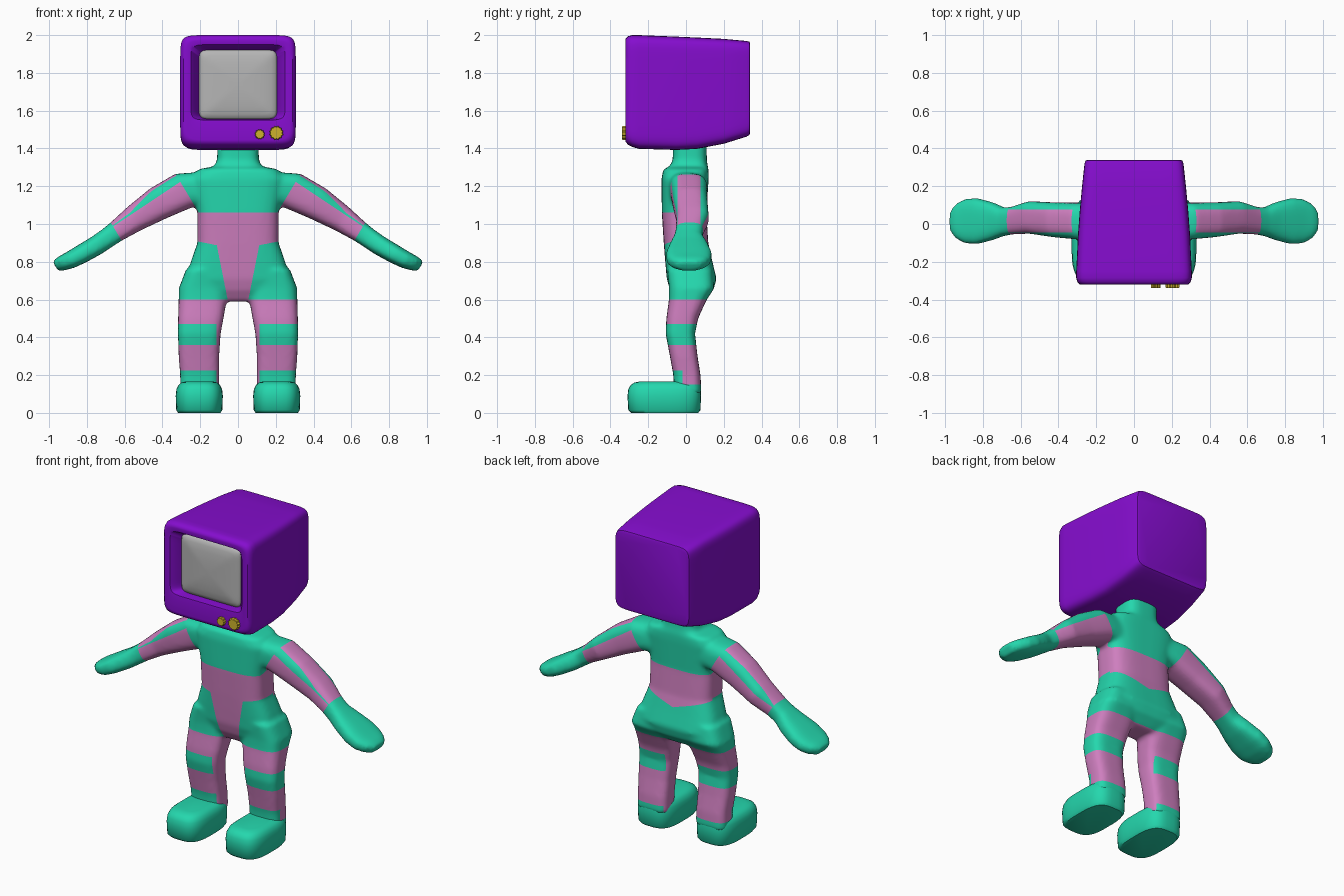
import bpy, bmesh, math
from mathutils import Vector, Matrix

if "Cube" in bpy.data.objects:
    bpy.data.objects.remove(bpy.data.objects["Cube"])


def material(name, rgb):
    m = bpy.data.materials.new(name)
    m.diffuse_color = (*rgb, 1)
    m.use_nodes = True
    m.node_tree.nodes["Principled BSDF"].inputs["Base Color"].default_value = m.diffuse_color
    return m


PURPLE = material("purple_casing", (0.235, 0.004, 0.62))
TEAL = material("teal", (0.018, 0.68, 0.42))
PINK = material("pink", (0.62, 0.21, 0.52))
GREY = material("screen_grey", (0.46, 0.46, 0.46))
YELLOW = material("knob_yellow", (0.62, 0.45, 0.025))


def ring(center, u, v, e, n=40):
    """Superellipse cross-section spanned by the half-axes u and v."""
    pts = []
    for i in range(n):
        a = 2 * math.pi * (i + 0.5) / n
        c, s = math.cos(a), math.sin(a)
        pts.append(Vector(center) + Vector(u) * math.copysign(abs(c) ** (2 / e), c)
                   + Vector(v) * math.copysign(abs(s) ** (2 / e), s))
    return pts


def loft(bm, rings):
    rows = [[bm.verts.new(p) for p in r] for r in rings]
    n = len(rows[0])
    for a, b in zip(rows, rows[1:]):
        for i in range(n):
            j = (i + 1) % n
            bm.faces.new((a[i], a[j], b[j], b[i]))
    bm.faces.new(rows[0])
    bm.faces.new(rows[-1])


def finish(bm, name, mats, angle=35):
    bmesh.ops.recalc_face_normals(bm, faces=bm.faces[:])
    me = bpy.data.meshes.new(name)
    bm.to_mesh(me)
    bm.free()
    for m in mats:
        me.materials.append(m)
    ob = bpy.data.objects.new(name, me)
    bpy.context.collection.objects.link(ob)
    bpy.ops.object.select_all(action='DESELECT')
    ob.select_set(True)
    bpy.context.view_layer.objects.active = ob
    bpy.ops.object.shade_smooth_by_angle(angle=math.radians(angle))
    return ob


# --- body: torso, legs and arms lofted, then fused into one smooth skin ---
TORSO = [(1.45, .11, .02, .09), (1.34, .11, .02, .09), (1.305, .125, .015, .10),
         (1.29, .21, 0, .12), (1.24, .25, -.005, .125), (1.06, .215, -.01, .118),
         (.9, .215, 0, .118), (.8, .25, .015, .125), (.71, .275, .03, .132),
         (.65, .24, .03, .115), (.59, .10, .02, .07)]            # z, hx, yc, hy
LEG = [(.76, .165, .11, .02, .12), (.66, .185, .128, .03, .12), (.6, .187, .127, .01, .10),
       (.5, .197, .12, -.02, .084), (.42, .205, .113, -.03, .078), (.3, .207, .107, -.012, .073),
       (.2, .203, .103, .005, .072), (.1, .203, .103, .01, .072)]  # z, xc, hx, yc, hy
ARM = [(.14, 0, 1.19, .10, .10), (.28, .015, 1.18, .10, .098), (.42, .022, 1.11, .09, .092),
       (.55, .035, 1.028, .071, .086), (.645, .018, .96, .056, .073), (.69, .012, .927, .053, .075),
       (.75, .015, .886, .052, .10), (.83, .015, .84, .05, .122), (.89, .015, .808, .046, .118),
       (.935, .015, .79, .04, .095), (.967, .015, .776, .03, .055)]  # x, y, z, thick, hy
bm = bmesh.new()
loft(bm, [ring((0, y, z), (hx, 0, 0), (0, hy, 0), 3.4) for z, hx, y, hy in TORSO])
for s in (-1, 1):
    loft(bm, [ring((s * x, y, z), (hx, 0, 0), (0, hy, 0), 3.4) for z, x, hx, y, hy in LEG])
    loft(bm, [ring((s * x, y, z), (s * .515 * t, 0, .857 * t), (0, hy, 0), 3)
              for x, y, z, t, hy in ARM])
body = finish(bm, "body", [TEAL, PINK])
rm = body.modifiers.new("fuse", 'REMESH')
rm.mode = 'VOXEL'
rm.voxel_size = 0.012
sm = body.modifiers.new("soften", 'SMOOTH')
sm.factor = 0.5
sm.iterations = 8
for m in ("fuse", "soften"):
    bpy.ops.object.modifier_apply(modifier=m)


# Coordinates along the upper arm (t) and across it (h)
def arm_coords(p):
    x, z = abs(p.x) - .28, p.z - 1.18
    return x * .857 - z * .515, x * .515 + z * .857


def on_arm(p):
    return abs(p.x) > .2 and (p.z > 1.0 or abs(p.x) > .42)


def is_pink(p):
    x, y, z = abs(p.x), p.y, p.z
    t, h = arm_coords(p)
    if on_arm(p) and t > 0:                       # sleeve with green piping
        return t < .426 and not (h > .05 - .045 * t and not -.045 < y < .078)
    if z > 1.06:
        return False
    if z > .6:                                    # belly, V front and hips
        if y > .04:
            return z > .83 + .3 * x
        return z > .865 + .2 * x or x < .055 + (z - .6) * .2
    if x < .115:                                  # inside of the legs
        return True
    if z > .47:
        return True
    if z > .36:
        return False
    return z > (.225 if y < -.02 else .15)


def cut(bm, co, no, test):
    fs = [f for f in bm.faces if test(f.calc_center_median())]
    geom = set(fs)
    for f in fs:
        geom.update(f.edges)
        geom.update(f.verts)
    bmesh.ops.bisect_plane(bm, geom=list(geom), plane_co=co, plane_no=no)


# Cut clean stripe borders, then colour by position
bm = bmesh.new()
bm.from_mesh(body.data)
for z in (1.06, .6, .47, .36, .225, .15):
    cut(bm, (0, 0, z), (0, 0, 1), lambda p: abs(p.x) < .36)
for y in (-.045, .078):
    cut(bm, (0, y, 0), (0, 1, 0), on_arm)
for s in (-1, 1):
    def side(p, s=s):
        return on_arm(p) and p.x * s > 0

    def hip(p, s=s):
        return p.x * s > 0 and .58 < p.z < .93 and abs(p.x) < .36
    for t in (0, .426):
        cut(bm, (s * (.28 + .857 * t), 0, 1.18 - .515 * t), (s * .857, 0, -.515), side)
    cut(bm, (s * (.28 + .515 * .05), 0, 1.18 + .857 * .05),
        (s * (.515 + .045 * .857), 0, .857 - .045 * .515), side)
    cut(bm, (s * .055, 0, .6), (s, 0, -.2), lambda p: hip(p) and p.y < .04)
    cut(bm, (0, 0, .865), (s * -.2, 0, 1), lambda p: hip(p) and p.y < .04)
    cut(bm, (0, 0, .83), (s * -.3, 0, 1), lambda p: hip(p) and p.y > .03)
    cut(bm, (s * .115, 0, 0), (1, 0, 0), lambda p: p.z < .6)
for f in bm.faces:
    f.material_index = int(is_pink(f.calc_center_median()))
    f.smooth = True
bm.to_mesh(body.data)
bm.free()

# --- shoes ---
SHOE = [(0, .112, -.29, .065), (.015, .122, -.306, .077), (.09, .125, -.31, .08),
        (.125, .121, -.306, .079), (.148, .110, -.293, .074), (.161, .094, -.272, .066),
        (.167, .07, -.24, .055)]                     # z, half width, toe y, heel y
for s, name in ((-1, "left_shoe"), (1, "right_shoe")):
    bm = bmesh.new()
    loft(bm, [ring((s * .205, (a + b) / 2, z), (hx, 0, 0), (0, (b - a) / 2, 0), 3.2)
              for z, hx, a, b in SHOE])
    finish(bm, name, [TEAL], 50)


# --- television head, lofted from back to front and into the screen recess ---
def frame(y, hx, lo, hi, e=11):
    return ring((0, y, (lo + hi) / 2), (hx, 0, 0), (0, 0, (hi - lo) / 2), e, 64)


CASE = [(.34, .245, 1.485, 1.955), (.336, .256, 1.472, 1.965), (.32, .262, 1.462, 1.969),
        (.20, .275, 1.425, 1.98), (.06, .288, 1.398, 1.987), (-.05, .296, 1.392, 1.992),
        (-.25, .306, 1.398, 2.0), (-.285, .306, 1.408, 2.0), (-.307, .30, 1.42, 1.994),
        (-.319, .288, 1.434, 1.982), (-.32, .275, 1.445, 1.972), (-.308, .27, 1.53, 1.966),
        (-.32, .262, 1.54, 1.96), (-.318, .25, 1.55, 1.95), (-.262, .205, 1.556, 1.92),
        (-.25, .205, 1.556, 1.92)]
# front panel below the screen stays flat: drop the groove at the lower side
CASE = [c for c in CASE if c[0] != -.308]
bm = bmesh.new()
loft(bm, [frame(*c) for c in CASE])
finish(bm, "television_casing", [PURPLE], 40)

# --- bulging screen ---
bm = bmesh.new()
loft(bm, [frame(y, .207 * k, 1.738 - .184 * k, 1.738 + .184 * k, 4 + 8 * k)
          for y, k in ((-.252, 1), (-.266, 1), (-.276, .95), (-.283, .85), (-.289, .65),
                       (-.293, .4), (-.295, .12))])
finish(bm, "screen", [GREY], 60)

# --- ribbed knobs ---
for name, x, z, r in (("large_knob", .203, 1.482, .038), ("small_knob", .115, 1.475, .027)):
    bm = bmesh.new()
    rows = []
    for y, k in ((-.30, 1), (-.335, 1), (-.34, .9)):
        rows.append([Vector((x + r * k * (1 if i % 2 else .86) * math.cos(i * math.pi / 12), y,
                             z + r * k * (1 if i % 2 else .86) * math.sin(i * math.pi / 12)))
                     for i in range(24)])
    loft(bm, rows)
    finish(bm, name, [YELLOW], 30)
